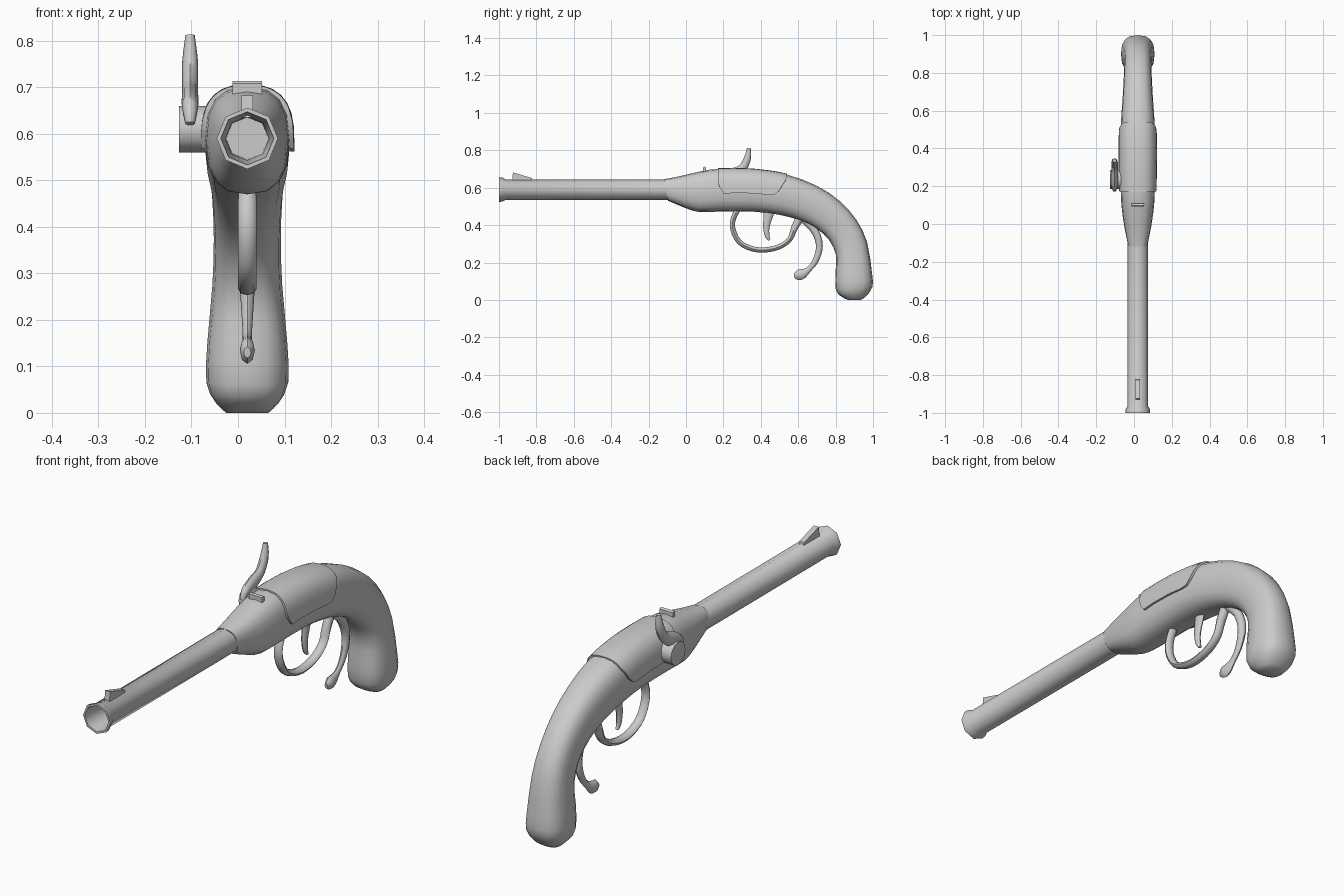
import bpy, bmesh
from math import sin, cos, pi, radians
from mathutils import Vector

if "Cube" in bpy.data.objects:
    bpy.data.objects.remove(bpy.data.objects["Cube"])

CX = 0.02  # centre line of the pistol


def spline(rows, t):
    """Catmull-Rom value of a table of tuples at parameter t."""
    n = len(rows) - 1
    i = min(int(t), n - 1)
    f = t - i
    p = [rows[max(0, min(n, i + k))] for k in (-1, 0, 1, 2)]
    return [0.5 * (2 * b + (c - a) * f + (2 * a - 5 * b + 4 * c - d) * f * f
                   + (3 * b - a - 3 * c + d) * f ** 3) for a, b, c, d in zip(*p)]


def steps(a, b, n):
    return [a + (b - a) * i / n for i in range(n + 1)]


def loft(name, rings, angle=50):
    """Skin closed rings, cap both ends, smooth by angle."""
    bm = bmesh.new()
    vs = [[bm.verts.new(p) for p in r] for r in rings]
    n = len(rings[0])
    for a, b in zip(vs, vs[1:]):
        for i in range(n):
            j = (i + 1) % n
            bm.faces.new((a[i], a[j], b[j], b[i]))
    bm.faces.new(vs[0])
    bm.faces.new(vs[-1])
    bmesh.ops.recalc_face_normals(bm, faces=bm.faces)
    me = bpy.data.meshes.new(name)
    bm.to_mesh(me)
    bm.free()
    for f in me.polygons:
        f.use_smooth = True
    me.set_sharp_from_angle(angle=radians(angle))
    ob = bpy.data.objects.new(name, me)
    bpy.context.collection.objects.link(ob)
    return ob


def sweep(name, rows, x=CX, sub=3, sides=8):
    """Elliptical tube in the yz plane; rows are (y, z, half thickness, half width)."""
    n = len(rows) - 1
    rings = []
    for t in steps(0, n, n * sub):
        y, z, r, w = spline(rows, t)
        a, b = spline(rows, max(0, t - .1)), spline(rows, min(n, t + .1))
        d = Vector((b[0] - a[0], b[1] - a[1])).normalized()
        rings.append([(x + w * cos(q), y - d.y * r * sin(q), z + d.x * r * sin(q))
                      for q in (2 * pi * k / sides for k in range(sides))])
    return loft(name, rings)


def block(name, outline, x, half):
    """Extrude a yz outline sideways."""
    return loft(name, [[(s, y, z) for y, z in outline] for s in (x - half, x + half)], 20)


# stock sections: top y, top z, bottom y, bottom z, half width
STOCK = [(-.12, .645, -.095, .53, .052), (-.04, .66, 0, .49, .07),
         (.08, .688, .07, .47, .084), (.17, .70, .17, .472, .09),
         (.36, .698, .36, .472, .092), (.54, .67, .50, .455, .09),
         (.70, .61, .61, .425, .081), (.82, .53, .70, .38, .075),
         (.91, .43, .765, .32, .072), (.968, .31, .802, .24, .075),
         (.995, .14, .80, .16, .086), (.997, .07, .80, .06, .088),
         (.965, .022, .825, .022, .068), (.935, 0, .865, 0, .045)]


def power(v):
    return abs(v) ** .77 * (1 if v > 0 else -1)


def stock_point(t, a, du=1.0, dw=0.0):
    ty, tz, by, bz, w = spline(STOCK, t)
    s, c = power(sin(a)) * du / 2, power(cos(a))
    return (CX + (w + dw) * c, (ty + by) / 2 + (ty - by) * s,
            max(0, (tz + bz) / 2 + (tz - bz) * s))


# stock and curved grip
loft("stock", [[stock_point(t, 2 * pi * k / 16) for k in range(16)]
               for t in steps(0, 13, 26)])

# lock cover saddled over the stock
LIMIT = [(3, .55), (3.01, .25), (3.08, .05), (3.2, -.09), (3.5, -.07), (4, -.07),
         (4.5, -.07), (4.7, -.03), (4.84, .1), (4.93, .4), (5, .75)]
rings = []
for t, lo in LIMIT:
    arc = steps(lo, pi - lo, 14)
    rings.append([stock_point(t, a, 1.04, .0095) for a in arc]
                 + [stock_point(t, a, .94, -.008) for a in reversed(arc)])
loft("lock_cover", rings, 40)

# eight-sided barrel with flared muzzle and open bore
loft("barrel", [[(CX + r * cos(k * pi / 4), y, .59 + r * sin(k * pi / 4)) for k in range(8)]
                for y, r in ((.02, .055), (-.965, .055), (-.98, .064), (-1, .066),
                             (-1, .057), (-.9, .047), (-.3, .045))])

# sights
block("front_sight", [(-.93, .635), (-.925, .682), (-.825, .652), (-.82, .635)], CX, .012)
block("rear_sight", [(.092, .68), (.092, .708), (.098, .713), (.108, .708), (.108, .68)], CX, .032)

# hammer and its pivot drum on the left side
sweep("hammer", [(.178, .622, .008, .010), (.198, .655, .020, .017), (.245, .672, .030, .018),
                 (.298, .70, .024, .017), (.328, .755, .019, .017), (.336, .812, .010, .010)],
      x=-.103)
loft("hammer_pivot", [[(x, .235 + .05 * cos(k * pi / 6), .61 + .05 * sin(k * pi / 6))
                       for k in range(12)] for x in (-.127, -.05)])

# trigger guard, trigger and finger hook
sweep("trigger_guard", [(.285, .50, .018, .018), (.255, .44, .014, .02), (.25, .38, .014, .02),
                        (.285, .31, .014, .02), (.35, .275, .014, .02), (.42, .267, .014, .02),
                        (.50, .285, .014, .02), (.555, .325, .014, .02), (.58, .385, .018, .02),
                        (.62, .46, .026, .018)])
sweep("trigger", [(.45, .50, .034, .012), (.438, .44, .024, .012), (.429, .385, .017, .011),
                  (.435, .34, .012, .01), (.447, .32, .006, .006)])
sweep("finger_hook", [(.62, .45, .03, .018), (.675, .39, .022, .018), (.706, .33, .019, .018),
                      (.712, .27, .018, .016), (.69, .205, .016, .012), (.655, .162, .015, .010),
                      (.625, .141, .026, .014), (.60, .133, .028, .016), (.578, .13, .012, .008)])
